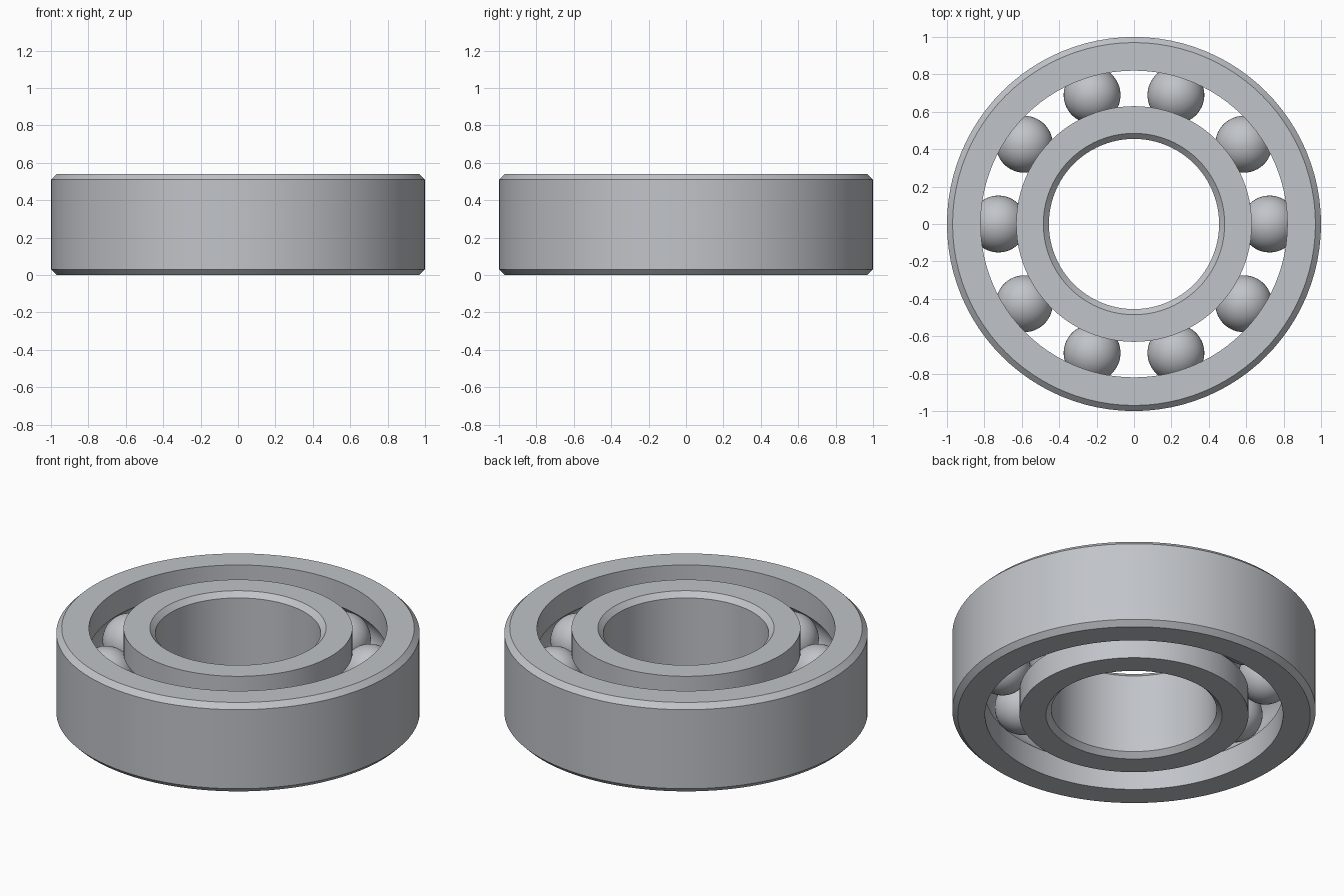
import bpy, bmesh, math
from mathutils import Matrix, Vector

if "Cube" in bpy.data.objects:
    bpy.data.objects.remove(bpy.data.objects["Cube"])

HEIGHT, CHAMFER = 0.54, 0.03
MID = HEIGHT / 2
PITCH, BALL, GROOVE = 0.725, 0.152, 0.154
SEGMENTS = 96

steel = bpy.data.materials.new("steel grey")
steel.use_nodes = True
steel.diffuse_color = (0.53, 0.55, 0.58, 1)
steel.node_tree.nodes["Principled BSDF"].inputs["Base Color"].default_value = steel.diffuse_color


def finish(name, bm):
    bmesh.ops.recalc_face_normals(bm, faces=bm.faces)
    mesh = bpy.data.meshes.new(name)
    bm.to_mesh(mesh)
    bm.free()
    mesh.materials.append(steel)
    obj = bpy.data.objects.new(name, mesh)
    bpy.context.collection.objects.link(obj)
    return obj


def race(name, plain, grooved):
    """Ring with one chamfered wall and one wall carrying the ball groove."""
    side = 1 if grooved > PITCH else -1
    inset = plain - side * CHAMFER
    half = math.acos(abs(grooved - PITCH) / GROOVE)
    profile = [(grooved, 0), (inset, 0), (plain, CHAMFER),
               (plain, HEIGHT - CHAMFER), (inset, HEIGHT), (grooved, HEIGHT)]
    steps = 12
    for i in range(steps + 1):
        a = half - 2 * half * i / steps
        profile.append((PITCH + side * GROOVE * math.cos(a), MID + GROOVE * math.sin(a)))

    # Revolve the closed section around the vertical axis
    bm = bmesh.new()
    verts = [bm.verts.new((r, 0, z)) for r, z in profile]
    edges = [bm.edges.new((v, verts[i - 1])) for i, v in enumerate(verts)]
    bmesh.ops.spin(bm, geom=verts + edges, cent=(0, 0, 0), axis=(0, 0, 1),
                   angle=math.tau, steps=SEGMENTS, use_merge=True)
    bmesh.ops.remove_doubles(bm, verts=bm.verts, dist=0.0001)
    return finish(name, bm)


# Outer and inner races
parts = [race("outer_race", 1.0, 0.82), race("inner_race", 0.455, 0.63)]

# Ten balls seated in the grooves
for i in range(10):
    angle = math.tau * i / 10
    bm = bmesh.new()
    bmesh.ops.create_uvsphere(bm, u_segments=48, v_segments=24, radius=BALL)
    ball = finish(f"ball_{i + 1}", bm)
    ball.matrix_world = Matrix.Rotation(angle, 4, "Z") @ Matrix.Translation(Vector((PITCH, 0, MID)))
    parts.append(ball)

# Smooth the curved walls and keep the chamfers crisp
bpy.ops.object.select_all(action="DESELECT")
for obj in parts:
    obj.select_set(True)
bpy.context.view_layer.objects.active = parts[0]
bpy.ops.object.shade_smooth_by_angle(angle=math.radians(30))
